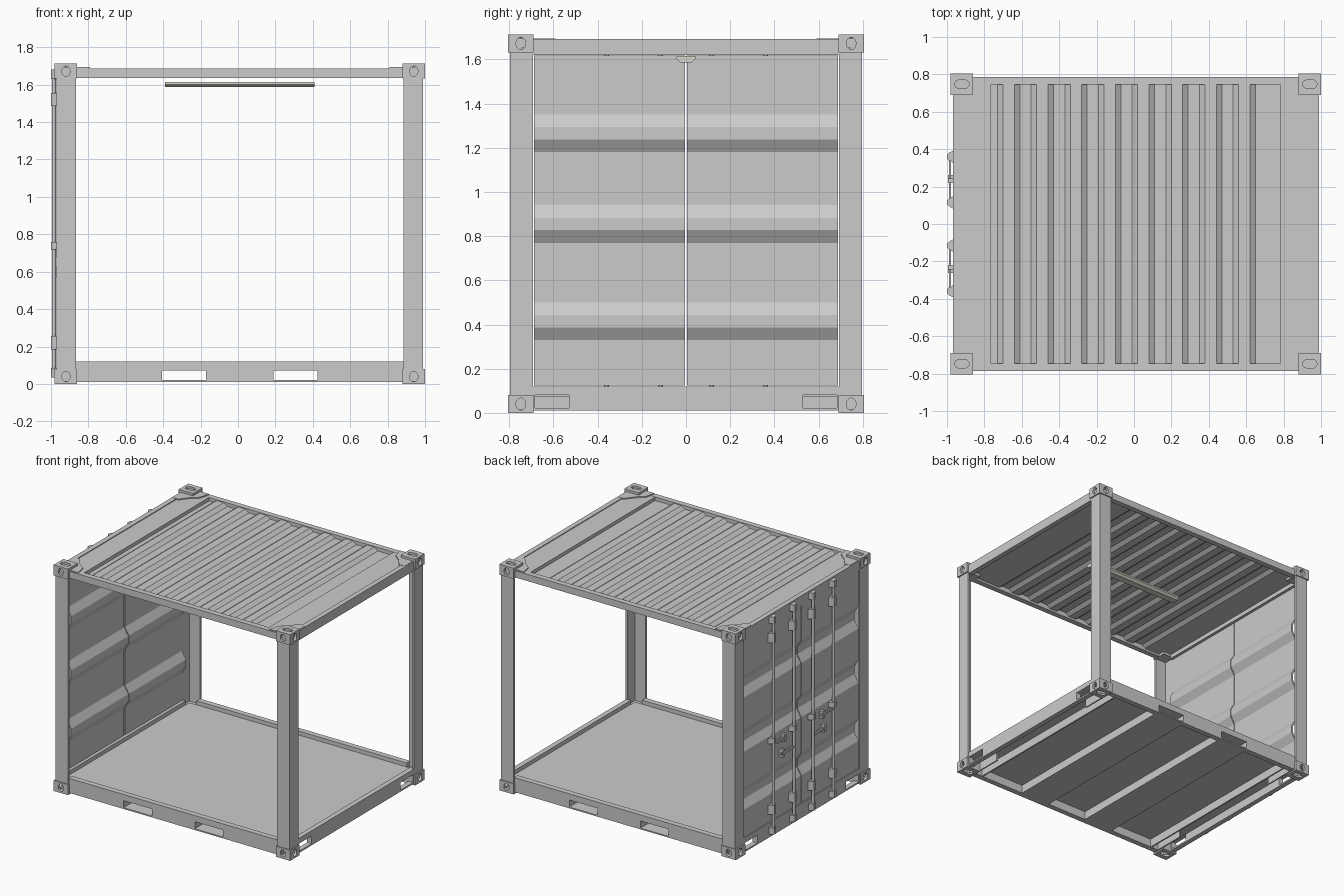
import bpy, bmesh, math
from mathutils import Matrix, Vector

if "Cube" in bpy.data.objects:
    bpy.data.objects.remove(bpy.data.objects["Cube"])

CX, HX, HY = 0.01, 0.99, 0.805       # frame centre in x, half length, half width


def mesh_obj(name, bm, mat=None):
    bmesh.ops.recalc_face_normals(bm, faces=bm.faces[:])
    me = bpy.data.meshes.new(name)
    bm.to_mesh(me)
    bm.free()
    ob = bpy.data.objects.new(name, me)
    bpy.context.collection.objects.link(ob)
    if mat:
        me.materials.append(mat)
    return ob


def prism(name, pts, axis, a, b, mat=None):
    """Extrude a 2D profile along an axis; the profile uses the other two axes in order."""
    bm = bmesh.new()
    ends = []
    for t in (a, b):
        ring = []
        for p in pts:
            c = list(p)
            c.insert(axis, t)
            ring.append(bm.verts.new(c))
        bm.faces.new(ring)
        ends.append(ring)
    n = len(pts)
    for i in range(n):
        j = (i + 1) % n
        bm.faces.new((ends[0][i], ends[0][j], ends[1][j], ends[1][i]))
    return mesh_obj(name, bm, mat)


def box(name, x, y, z):
    x, y = sorted(x), sorted(y)
    return prism(name, [(x[0], y[0]), (x[1], y[0]), (x[1], y[1]), (x[0], y[1])], 2, *z)


def oval(axis, u, v, ru, rv, a, b, flat=0.0):
    pts = []
    for i in range(24):
        t = 2 * math.pi * (i + 0.5) / 24
        pts.append((u + ru * math.cos(t) + math.copysign(flat, math.cos(t)), v + rv * math.sin(t)))
    return prism("cutter", pts, axis, a, b)


def cut(ob, cutters):
    for c in cutters:
        m = ob.modifiers.new("cut", 'BOOLEAN')
        m.operation, m.solver, m.object = 'DIFFERENCE', 'EXACT', c
        c.hide_render = True
    dg = bpy.context.evaluated_depsgraph_get()
    me = bpy.data.meshes.new_from_object(ob.evaluated_get(dg))
    ob.modifiers.clear()
    ob.data = me
    for c in cutters:
        bpy.data.objects.remove(c)
    return ob


def sheet(pts, t):
    """Closed outline of a folded sheet: profile plus the same profile shifted by t."""
    return pts + [(p[0] + t[0], p[1] + t[1]) for p in reversed(pts)]


def side(sx, d):
    """x position at distance d inside the frame end on side sx."""
    return CX + sx * (HX - d)


# Corner castings: hollow blocks with oval holes, copied to eight corners
W, D, H = 0.12, 0.115, 0.08
cast = box("corner_casting", (0, W), (0, D), (0, H))
cut(cast, [box("cutter", (0.015, W - 0.018), (0.015, D - 0.018), (0.012, H - 0.015)),
           oval(0, D / 2, H / 2, 0.022, 0.027, W / 2, W + 0.05),
           oval(1, W / 2, H / 2, 0.022, 0.027, D / 2, D + 0.05),
           oval(2, W / 2, D / 2, 0.022, 0.022, H / 2, H + 0.05, 0.016)])
for sx in (-1, 1):
    for sy in (-1, 1):
        for sz, z0, lab in ((-1, H, "bottom"), (1, 1.712 - H, "top")):
            ob = bpy.data.objects.new(f"{lab}_corner_casting", cast.data.copy())
            bpy.context.collection.objects.link(ob)
            ob.data.transform(Matrix.Translation(Vector((side(sx, W), sy * (HY - D), z0)))
                              @ Matrix.Diagonal((sx, sy, sz, 1)))
            if sx * sy * sz < 0:
                ob.data.flip_normals()
bpy.data.objects.remove(cast)

# Corner posts: angle sections open to the inside, and roof corner gussets
for sx in (-1, 1):
    for sy in (-1, 1):
        X, Y, t = side(sx, 0.01), sy * 0.797, 0.015
        xi, yi = side(sx, 0.115), sy * 0.692
        prism("corner_post", [(X, Y), (xi, Y), (xi, Y - sy * t), (X - sx * t, Y - sy * t),
                              (X - sx * t, yi), (X, yi)], 2, 0.075, 1.64)
        prism("roof_gusset", [(side(sx, 0.02), sy * 0.78), (side(sx, 0.19), sy * 0.78),
                              (side(sx, 0.17), sy * 0.70), (side(sx, 0.12), sy * 0.66),
                              (side(sx, 0.065), sy * 0.59), (side(sx, 0.02), sy * 0.59)],
              2, 1.68, 1.694)

# Long side rails; fork pockets pass through the bottom ones
FORK, FW = 0.298, 0.118
for sy in (-1, 1):
    rail = box("bottom_side_rail", (side(-1, 0.11), side(1, 0.11)), (sy * 0.745, sy * 0.787), (0.01, 0.12))
    cut(rail, [box("cutter", (CX + s * FORK - FW, CX + s * FORK + FW), (sy * 0.7, sy * 0.85),
                   (0.02, 0.073)) for s in (-1, 1)])
    box("top_side_rail", (side(-1, 0.02), side(1, 0.02)), (sy * 0.745, sy * 0.787), (1.636, 1.687))

# End sills with corner pockets, end headers, inner cross beams
for sx in (-1, 1):
    xo, xi = side(sx, 0.012), side(sx, 0.05)
    sill = box("end_sill", (xo, xi), (-0.70, 0.70), (0.01, 0.12))
    cut(sill, [box("cutter", (side(sx, -0.05), side(sx, 0.1)), (s * 0.53, s * 0.683), (0.022, 0.08))
               for s in (-1, 1)])
    for s in (-1, 1):
        box("pocket_back", (side(sx, 0.12), side(sx, 0.13)), (s * 0.50, s * 0.745), (0.01, 0.08))
    box("end_header", (xo, xi), (-0.70, 0.70), (1.62, 1.692))
    box("floor_cross_beam", (side(sx, 0.185), side(sx, 0.197)), (-0.745, 0.745), (0.01, 0.078))

# Floor and fork tunnels
box("floor", (side(-1, 0.05), side(1, 0.05)), (-0.745, 0.745), (0.074, 0.09))
for s in (-1, 1):
    c = CX + s * FORK
    a, b, w = c - FW, c + FW, 0.008
    prism("fork_tunnel", [(a - w, 0.0755), (a - w, 0.01), (b + w, 0.01), (b + w, 0.0755),
                          (b, 0.0755), (b, 0.02), (a, 0.02), (a, 0.0755)], 1, -0.746, 0.746)

# Corrugated roof with flat end plates
LO, HI = 1.660, 1.681
pts = [(-0.765, LO)]
for k in range(8):
    x = -0.73 + 0.18 * k
    pts += [(x, LO), (x + 0.03, HI), (x + 0.09, HI), (x + 0.12, LO)]
pts.append((0.78, LO))
prism("corrugated_roof", sheet(pts, (0, -0.008)), 1, -0.75, 0.75)
box("roof_end_plate", (-0.966, -0.765), (-0.746, 0.746), (1.652, 1.686))
box("roof_end_plate", (0.78, 0.98), (-0.746, 0.746), (1.652, 1.686))

# Pair of doors with three pressed ribs
XD, RIB = -0.964, 0.034
prof = [(XD, 0.123)]
for z in (0.33, 0.77, 1.18):
    prof += [(XD, z), (XD + RIB, z + 0.057), (XD + RIB, z + 0.113), (XD, z + 0.17)]
prof.append((XD, 1.618))
for s in (-1, 1):
    prism("door", sheet(prof, (0.014, 0)), 1, s * 0.004, s * 0.687)

# Lock rods, their guides and keepers, and the handles
for s in (-1, 1):
    for y in (0.115, 0.36):
        yc = s * y
        rod = oval(2, -0.984, yc, 0.011, 0.011, 0.035, 1.68)
        rod.name = "lock_rod"
        for z, h in ((0.06, 0.025), (0.22, 0.035), (0.74, 0.02), (1.52, 0.035), (1.655, 0.025)):
            prism("rod_guide", [(-0.96, yc - 0.036), (-0.972, yc - 0.03), (-0.99, yc - 0.02),
                                (-1.0, yc - 0.01), (-1.0, yc + 0.01), (-0.99, yc + 0.02),
                                (-0.972, yc + 0.03), (-0.96, yc + 0.036)], 2, z - h, z + h)
    for z, ya, yb in ((0.60, 0.115, 0.27), (0.71, 0.36, 0.21)):
        box("door_handle", (-0.99, -0.978), (s * ya, s * yb), (z - 0.009, z + 0.009))
        c = yb - 0.02 if yb > ya else yb + 0.02
        box("handle_catch", (-0.995, -0.96), (s * (c - 0.012), s * (c + 0.012)), (z - 0.028, z + 0.028))

# Ceiling lamp
mat = bpy.data.materials.new("lamp_cream")
mat.diffuse_color = (0.72, 0.71, 0.62, 1)
mat.use_nodes = True
mat.node_tree.nodes["Principled BSDF"].inputs["Base Color"].default_value = mat.diffuse_color
prism("ceiling_lamp", [(-0.043, 1.615), (-0.043, 1.602), (-0.026, 1.587),
                       (0.026, 1.587), (0.043, 1.602), (0.043, 1.615)], 0, -0.39, 0.41, mat)

# Smooth the round rods
for ob in bpy.data.objects:
    ob.select_set(ob.name.startswith("lock_rod"))
    if ob.select_get():
        bpy.context.view_layer.objects.active = ob
bpy.ops.object.shade_smooth_by_angle(angle=math.radians(30))
